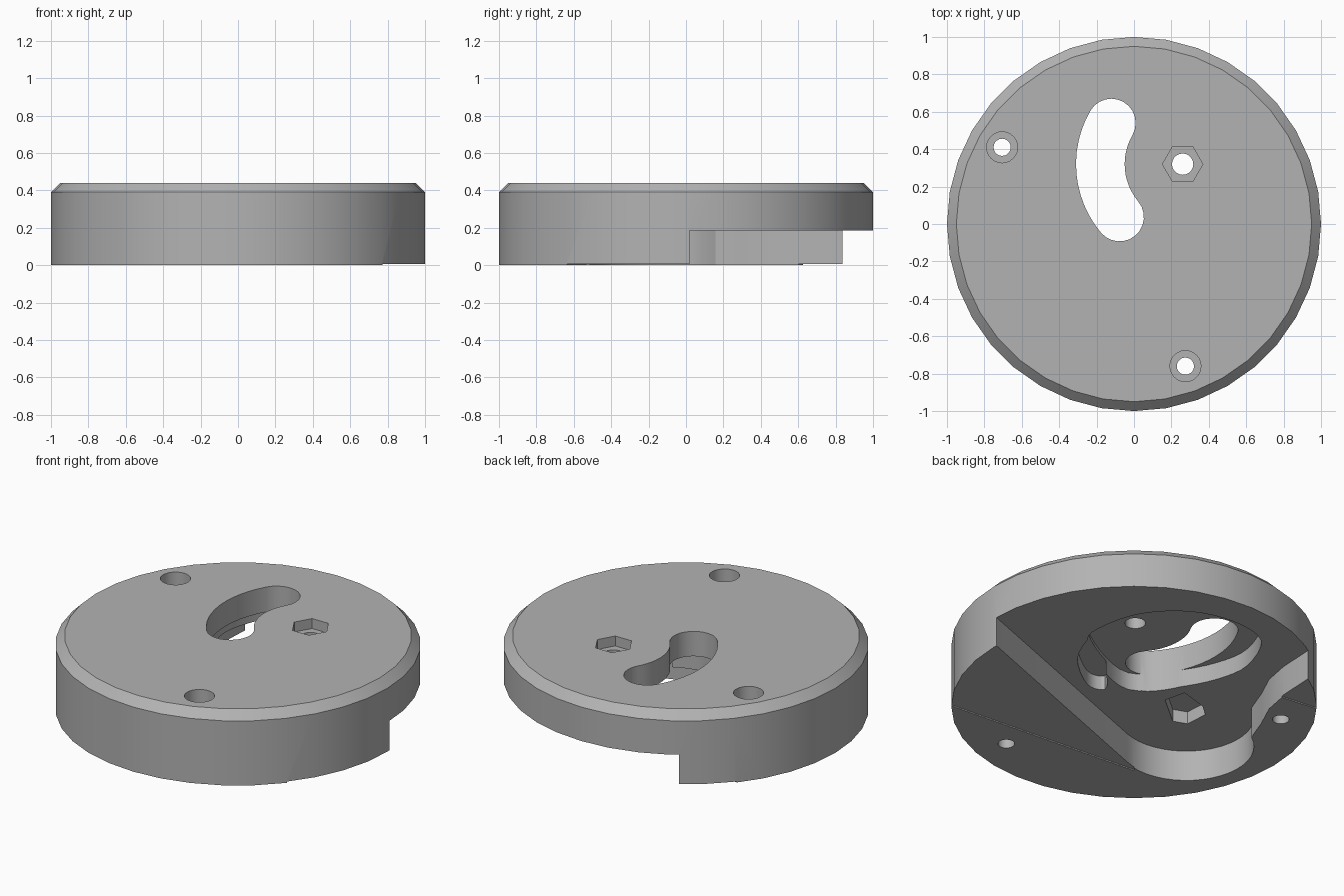
import bpy, bmesh, math
from mathutils import Vector

if "Cube" in bpy.data.objects:
    bpy.data.objects.remove(bpy.data.objects["Cube"], do_unlink=True)

grey = bpy.data.materials.new("plain grey")
grey.use_nodes = True
grey.diffuse_color = (0.45, 0.45, 0.45, 1)
grey.node_tree.nodes["Principled BSDF"].inputs["Base Color"].default_value = (0.45, 0.45, 0.45, 1)

TOP, FLOOR, RECESS = 0.44, 0.185, 0.29
PIVOT = Vector((0.26, 0.32))


def arc(centre, radius, start, end, steps):
    """Points along an arc, angles in degrees."""
    angles = [math.radians(start + (end - start) * i / steps) for i in range(steps + 1)]
    return [(centre[0] + radius * math.cos(a), centre[1] + radius * math.sin(a)) for a in angles]


def circle(centre, radius, sides):
    return arc(centre, radius, 0, 360, sides)[:-1]


def loft(name, rings):
    """Solid from (outline, height) rings that share a point count."""
    bm = bmesh.new()
    loops = [[bm.verts.new((x, y, z)) for x, y in outline] for outline, z in rings]
    bm.faces.new(loops[0][::-1])
    bm.faces.new(loops[-1])
    n = len(loops[0])
    for low, high in zip(loops, loops[1:]):
        for i in range(n):
            j = (i + 1) % n
            bm.faces.new((low[i], low[j], high[j], high[i]))
    bmesh.ops.recalc_face_normals(bm, faces=bm.faces)
    mesh = bpy.data.meshes.new(name)
    bm.to_mesh(mesh)
    bm.free()
    mesh.materials.append(grey)
    obj = bpy.data.objects.new(name, mesh)
    bpy.context.collection.objects.link(obj)
    return obj


def cut(name, outline, z0, z1):
    """Remove a straight prism from the body."""
    cutter = loft(name, [(outline, z0), (outline, z1)])
    cutter.hide_render = True
    bpy.context.view_layer.objects.active = body
    mod = body.modifiers.new(name, "BOOLEAN")
    mod.operation, mod.solver, mod.object = "DIFFERENCE", "EXACT", cutter
    bpy.ops.object.modifier_apply(modifier=mod.name)
    bpy.data.objects.remove(cutter, do_unlink=True)


def smooth_outline(points, steps=4):
    """Closed rounded outline through the given points."""
    pts = [Vector(p) for p in points]
    out = []
    for i in range(len(pts)):
        a, b, c, d = (pts[(i + k) % len(pts)] for k in (-1, 0, 1, 2))
        for s in range(steps):
            t = s / steps
            out.append(0.5 * (2 * b + (c - a) * t + (2 * a - 5 * b + 4 * c - d) * t ** 2
                              + (3 * b - a - 3 * c + d) * t ** 3))
    return [tuple(p) for p in out]


# Round body with a chamfered top rim
body = loft("base_body", [(circle((0, 0), 1, 36), 0),
                          (circle((0, 0), 1, 36), 0.39),
                          (circle((0, 0), 0.95, 36), TOP)])

# Large open pocket in the underside, with a rounded closed end
pocket = [(1.3, 0.133), (1.0, 0.02)]
pocket += arc((-0.5, -0.15), 0.37, -69, -236, 20)
pocket += [(-0.65, 0.31), (-0.58, 0.46), (-0.55, 0.62), (-0.54, 0.84), (-0.54, 1.2), (1.3, 1.2)]
cut("underside_pocket", pocket, -0.1, FLOOR)

# Very shallow step beside the pocket
cut("underside_step", [(-0.45, -0.535), (0.77, -0.635), (1.1, -0.66), (1.1, 0.4), (0.2, 0.2)], -0.1, 0.007)
cut("rim_step", [(-0.5, 0.62), (-0.56, 0.6), (-0.9, 0.64), (-0.9, 1.1), (-0.5, 1.1)], -0.1, 0.007)

# Lever recess in the pocket ceiling
recess = [(0.49, 0.32), (0.46, 0.15), (0.22, -0.03), (-0.06, -0.12), (-0.24, 0.06), (-0.36, 0.28),
          (-0.39, 0.5), (-0.27, 0.76), (-0.02, 0.82), (0.23, 0.75), (0.42, 0.56)]
cut("lever_recess", smooth_outline(recess), 0.1, RECESS)

# Curved spring groove and small catch slot
groove = [(0.46, 0.18), (0.37, -0.04), (0.15, -0.22), (0.04, -0.2), (0.13, -0.08), (0.3, 0.06)]
cut("spring_groove", smooth_outline(groove), 0.1, 0.27)
catch = [(-0.29, -0.08), (-0.32, 0.05), (-0.49, 0.0), (-0.56, -0.06), (-0.55, -0.2), (-0.47, -0.23)]
cut("catch_slot", catch, 0.1, 0.26)

# Curved through slot, concentric with the pivot
first, last, middle, half = 150, 220, 0.44, 0.13


def end_centre(angle):
    a = math.radians(angle)
    return PIVOT + middle * Vector((math.cos(a), math.sin(a)))


slot = arc(PIVOT, middle + half, first, last, 12)
slot += arc(end_centre(last), half, last, last + 180, 12)[1:]
slot += arc(PIVOT, middle - half, last, first, 12)[1:]
slot += arc(end_centre(first), half, first - 180, first, 12)[1:-1]
cut("curved_slot", slot, 0.1, 0.6)

# Pivot hole with a hexagonal nut seat
cut("nut_seat", circle(PIVOT, 0.108, 6), TOP - 0.06, 0.6)
cut("pivot_hole", circle(PIVOT, 0.057, 20), 0.1, 0.6)

# Counterbored screw holes
for spot in ((-0.705, 0.41), (0.275, -0.76)):
    cut("screw_head_bore", circle(spot, 0.083, 24), 0.2, 0.6)
    cut("screw_hole", circle(spot, 0.046, 20), -0.1, 0.6)

# Smooth curved walls, crisp edges
bpy.ops.object.select_all(action="DESELECT")
body.select_set(True)
bpy.context.view_layer.objects.active = body
bpy.ops.object.shade_smooth_by_angle(angle=math.radians(30))
